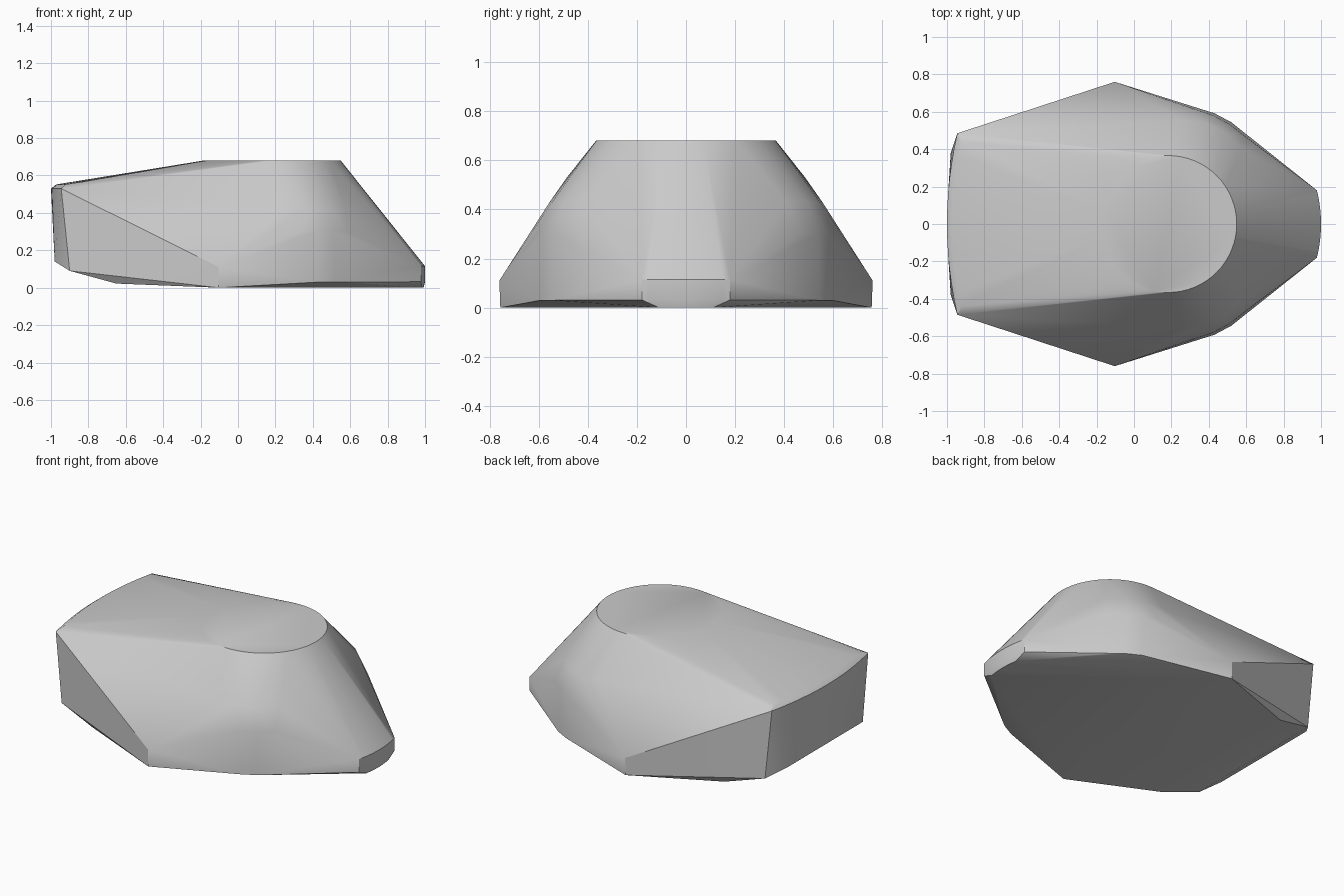
import bpy, bmesh, math

if "Cube" in bpy.data.objects:
    bpy.data.objects.remove(bpy.data.objects["Cube"])

points = []


def pair(x, y, z):
    """Add a point and its mirror image across y = 0."""
    points.extend([(x, y, z), (x, -y, z)])


def end_arc(x_mid, sag, half_width, z, steps=6):
    """Curved end edge, mirrored, set back by sag at its corners."""
    for i in range(steps + 1):
        t = i / steps
        pair(x_mid + sag * t * t, half_width * t, z)


# flat round top
for i in range(64):
    a = 2 * math.pi * i / 64
    points.append((0.183 + 0.366 * math.cos(a), 0.366 * math.sin(a), 0.68))

# raised end: upper lip, small bevel, lower edge
end_arc(-1.0, 0.055, 0.485, 0.53)
end_arc(-0.972, 0.05, 0.44, 0.552)
pair(-0.98, 0.38, 0.14)
pair(-0.90, 0.49, 0.09)
pair(-0.65, 0.54, 0.022)

# side corners
pair(-0.103, 0.76, 0.11)
pair(-0.103, 0.756, 0.0)

# rounded shoulders: upright wall and softer ring above it
for x, y in [(0.34, 0.617), (0.43, 0.592), (0.52, 0.544), (0.60, 0.48)]:
    pair(x, y, 0.03)
    pair(x - 0.01, y - 0.01, 0.30)
for x, y in [(0.25, 0.555), (0.37, 0.545), (0.48, 0.495), (0.57, 0.41)]:
    pair(x, y, 0.43)

# low end
for z in (0.032, 0.115):
    end_arc(1.0, -0.022, 0.18, z)
end_arc(0.992, -0.01, 0.11, 0.0, 3)

# wrap everything in one convex skin
bm = bmesh.new()
for p in points:
    bm.verts.new(p)
bmesh.ops.remove_doubles(bm, verts=bm.verts, dist=0.0005)
res = bmesh.ops.convex_hull(bm, input=bm.verts)
loose = list({v for v in res["geom_interior"] + res["geom_unused"]
              if isinstance(v, bmesh.types.BMVert) and v.is_valid})
bmesh.ops.delete(bm, geom=loose, context='VERTS')
bmesh.ops.dissolve_limit(bm, angle_limit=math.radians(0.5),
                         verts=bm.verts, edges=bm.edges)
bmesh.ops.recalc_face_normals(bm, faces=bm.faces)
mesh = bpy.data.meshes.new("faceted_body")
bm.to_mesh(mesh)
bm.free()

body = bpy.data.objects.new("faceted_body", mesh)
bpy.context.collection.objects.link(body)
bpy.context.view_layer.objects.active = body
body.select_set(True)
bpy.ops.object.shade_smooth_by_angle(angle=math.radians(30))
